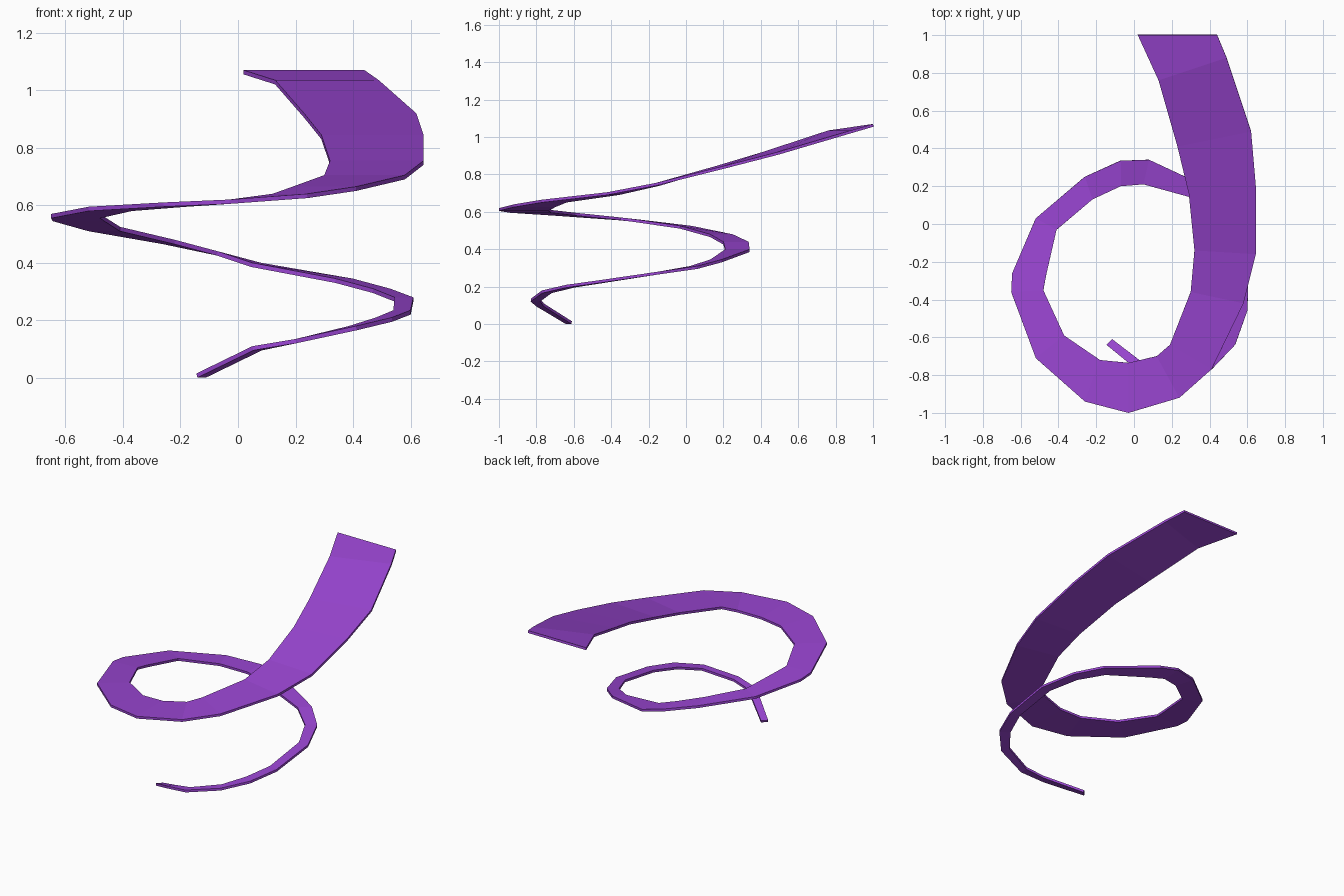
import bpy
import bmesh

# Remove the default cube
default_cube = bpy.data.objects.get("Cube")
if default_cube:
    bpy.data.objects.remove(default_cube, do_unlink=True)

# Ribbon stations: outer edge x, y, then inner edge x, y, then height
STATIONS = [
    (-.145, -.64, -.115, -.61, .015),
    (.05, -.80, .08, -.76, .11),
    (.20, -.83, .20, -.78, .135),
    (.41, -.77, .385, -.72, .18),
    (.535, -.64, .48, -.60, .21),
    (.60, -.46, .54, -.44, .235),
    (.61, -.15, .545, -.15, .28),
    (.53, .06, .47, .02, .31),
    (.40, .19, .34, .13, .345),
    (.08, .34, .05, .21, .40),
    (-.07, .335, -.07, .20, .44),
    (-.26, .25, -.22, .13, .48),
    (-.52, .03, -.41, -.03, .525),
    (-.645, -.26, -.465, -.27, .56),
    (-.65, -.36, -.48, -.35, .57),
    (-.52, -.71, -.37, -.59, .595),
    (-.26, -.94, -.18, -.72, .61),
    (-.03, -1, -.03, -.735, .62),
    (.24, -.92, .12, -.70, .64),
    (.41, -.77, .19, -.64, .665),
    (.58, -.42, .30, -.36, .705),
    (.645, -.16, .32, -.14, .755),
    (.645, .20, .29, .16, .845),
    (.62, .49, .23, .41, .92),
    (.49, .88, .13, .76, 1.035),
    (.44, 1, .02, 1, 1.07),
]
THICKNESS = .015


def make_material(name, colour):
    """Plain material with the same viewport and render colour."""
    material = bpy.data.materials.new(name)
    material.use_nodes = True
    material.diffuse_color = colour
    shader = next(node for node in material.node_tree.nodes
                  if node.type == "BSDF_PRINCIPLED")
    shader.inputs["Base Color"].default_value = colour
    return material


def make_ribbon(name, stations, material):
    """Bridge the outer and inner edges into a flat-shaded strip."""
    bm = bmesh.new()
    edges = []
    for outer_x, outer_y, inner_x, inner_y, height in stations:
        outer = bm.verts.new((outer_x, outer_y, height))
        inner = bm.verts.new((inner_x, inner_y, height))
        edges.append((outer, inner))
    for (outer, inner), (next_outer, next_inner) in zip(edges, edges[1:]):
        bm.faces.new((outer, next_outer, next_inner, inner))
    mesh = bpy.data.meshes.new(name)
    bm.to_mesh(mesh)
    bm.free()
    mesh.materials.append(material)
    ribbon = bpy.data.objects.new(name, mesh)
    bpy.context.collection.objects.link(ribbon)
    return ribbon


# Widening spiral ribbon
purple = make_material("purple", (.32, .06, .64, 1))
spiral_ribbon = make_ribbon("spiral_ribbon", STATIONS, purple)

# Give the strip its thin body, growing downward from the top surface
body = spiral_ribbon.modifiers.new("thin_body", "SOLIDIFY")
body.thickness = THICKNESS
body.offset = -1
